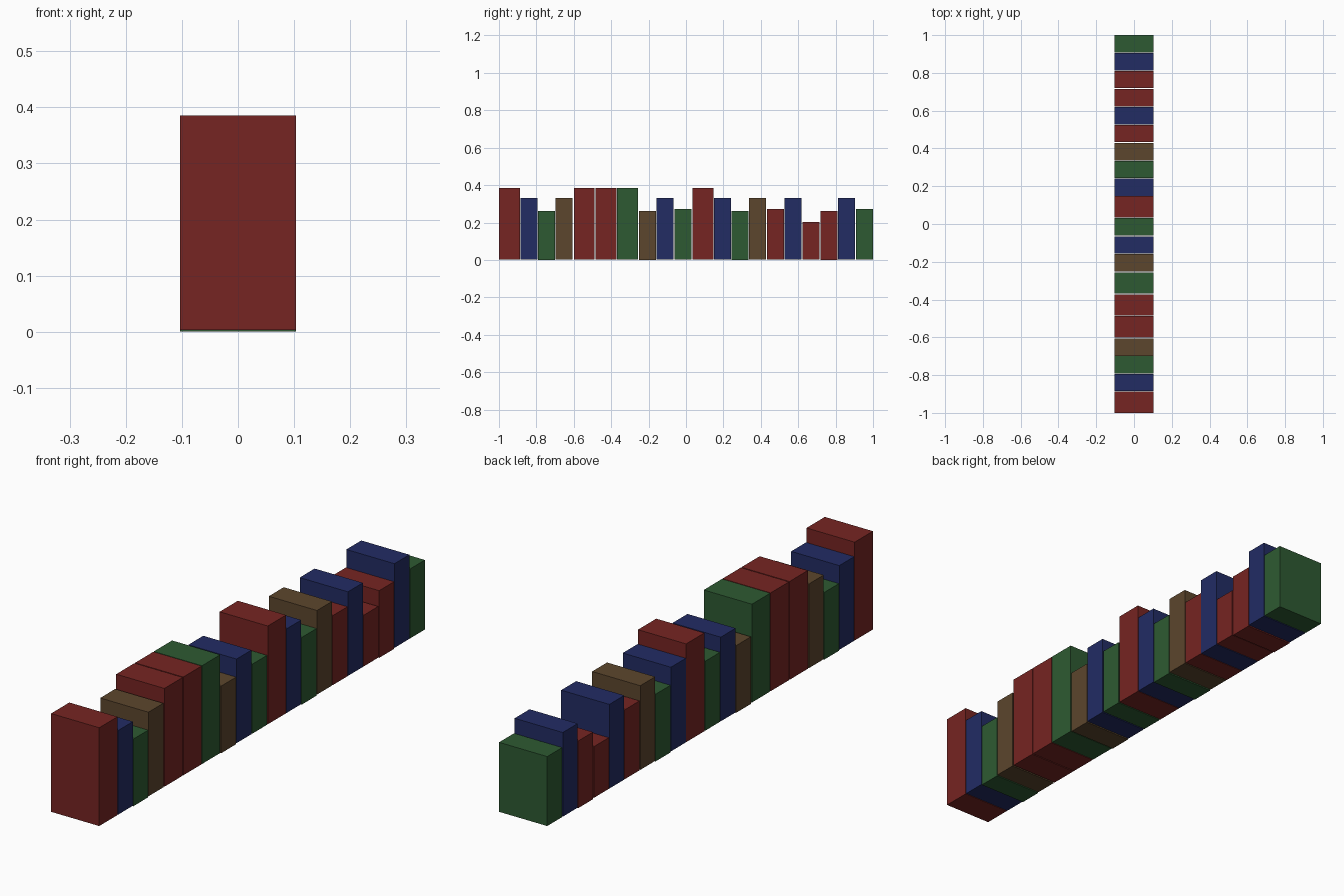
import bpy

if "Cube" in bpy.data.objects:
    bpy.data.objects.remove(bpy.data.objects["Cube"])

COLOURS = {
    "red": (0.18, 0.018, 0.016, 1),
    "blue": (0.016, 0.025, 0.127, 1),
    "green": (0.027, 0.102, 0.032, 1),
    "brown": (0.107, 0.061, 0.026, 1),
}
DEPTH = 0.207

# Book sizes: (thickness, bottom, top)
SIZES = {
    "large": (0.112, 0.003, 0.385),
    "tall": (0.0915, 0.003, 0.330),
    "medium": (0.0915, 0.003, 0.273),
    "short": (0.0915, 0.0, 0.261),
    "small": (0.0915, 0.003, 0.202),
}

# Row from front to back: (colour, size, front y)
ROW = [
    ("red", "large", -1.0), ("blue", "tall", -0.885), ("green", "short", -0.791),
    ("brown", "tall", -0.698), ("red", "large", -0.600), ("red", "large", -0.484),
    ("green", "large", -0.369), ("brown", "short", -0.251), ("blue", "tall", -0.157),
    ("green", "medium", -0.061), ("red", "large", 0.035), ("blue", "tall", 0.149),
    ("green", "short", 0.243), ("brown", "tall", 0.337), ("red", "medium", 0.433),
    ("blue", "tall", 0.527), ("red", "small", 0.622), ("red", "short", 0.719),
    ("blue", "tall", 0.813), ("green", "medium", 0.9085),
]

materials = {}
for name, colour in COLOURS.items():
    materials[name] = bpy.data.materials.new(name + "_cover")
    materials[name].diffuse_color = colour


def book(index, colour, size, y):
    thickness, bottom, top = SIZES[size]
    bpy.ops.mesh.primitive_cube_add(size=1, location=(0, y + thickness / 2, (bottom + top) / 2))
    obj = bpy.context.object
    obj.name = f"{colour}_book_{index:02d}"
    obj.scale = (DEPTH, thickness, top - bottom)
    bpy.ops.object.transform_apply(location=False, rotation=False, scale=True)
    obj.data.materials.append(materials[colour])


# Row of standing books
for i, (colour, size, y) in enumerate(ROW, 1):
    book(i, colour, size, y)

for m in bpy.data.materials:
    if m.users and not m.is_grease_pencil:
        m.use_nodes = True
        m.node_tree.nodes["Principled BSDF"].inputs["Base Color"].default_value = m.diffuse_color
